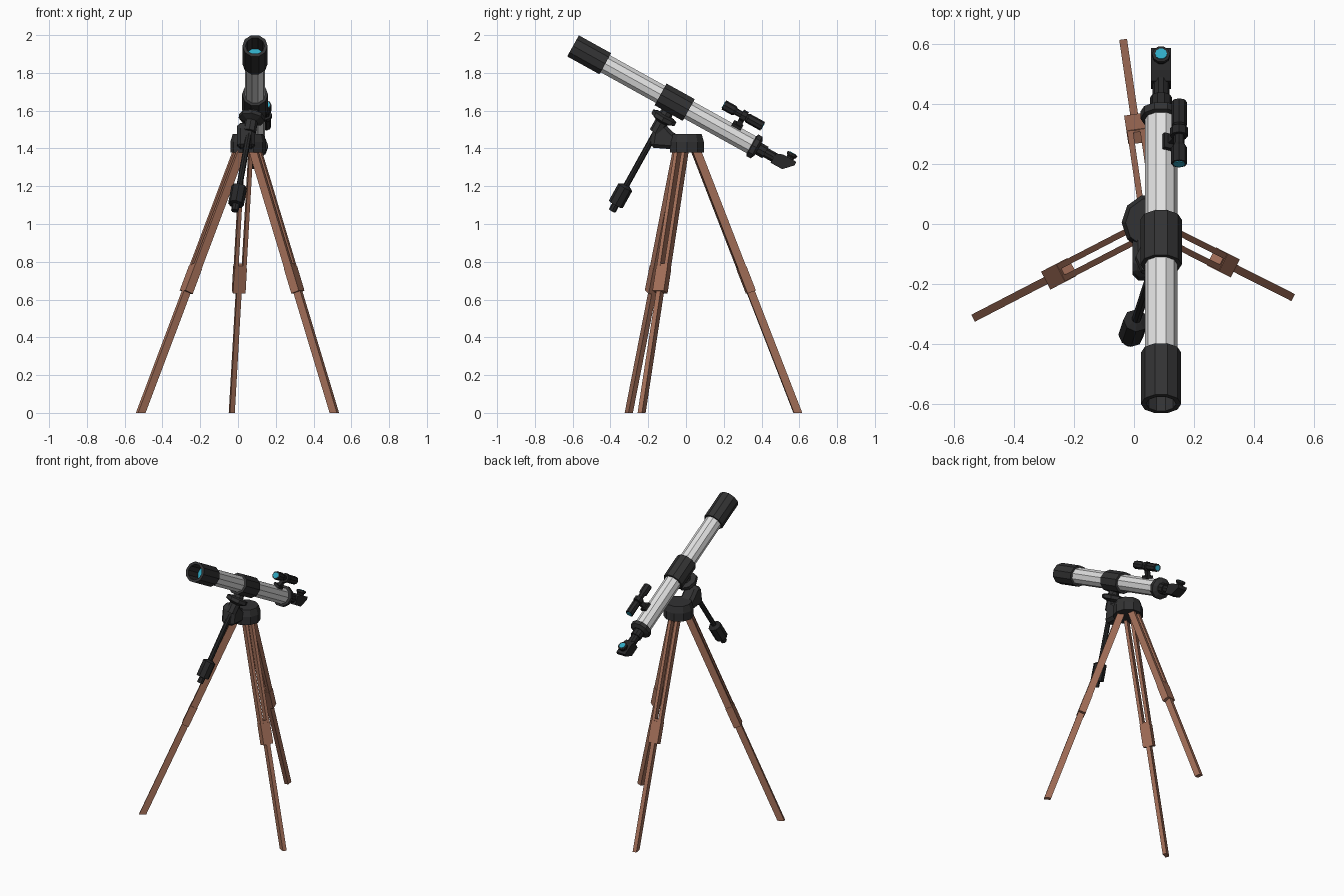
import bpy, bmesh, math
from mathutils import Vector as V

if "Cube" in bpy.data.objects:
    bpy.data.objects.remove(bpy.data.objects["Cube"])


def material(name, rgb):
    m = bpy.data.materials.new(name)
    m.diffuse_color = (*rgb, 1)
    m.use_nodes = True
    m.node_tree.nodes["Principled BSDF"].inputs["Base Color"].default_value = m.diffuse_color
    return m


WOOD = material("brown_wood", (0.37, 0.16, 0.10))
WHITE = material("tube_white", (0.75, 0.75, 0.75))
DARK = material("dark_grey", (0.032, 0.032, 0.033))
BLACK = material("black", (0.02, 0.02, 0.021))
GLASS = material("blue_glass", (0.03, 0.40, 0.55))


def finish(name, bm, mat):
    bmesh.ops.recalc_face_normals(bm, faces=bm.faces)
    me = bpy.data.meshes.new(name)
    bm.to_mesh(me)
    bm.free()
    me.materials.append(mat)
    ob = bpy.data.objects.new(name, me)
    bpy.context.collection.objects.link(ob)
    return ob


def lathe(name, origin, axis, profile, mat, sides=10, ref=V((1, 0, 0))):
    """Faceted turned part: profile is (distance along axis, radius)."""
    a = axis.normalized()
    e1 = (ref - a * ref.dot(a)).normalized()
    e2 = a.cross(e1)
    bm = bmesh.new()
    rings = []
    for s, r in profile:
        angles = [2 * math.pi * i / sides for i in range(sides)]
        rings.append([bm.verts.new(origin + a * s + (e1 * math.cos(t) + e2 * math.sin(t)) * r)
                      for t in angles])
    for p, q in zip(rings, rings[1:]):
        for i in range(sides):
            j = (i + 1) % sides
            bm.faces.new((p[i], p[j], q[j], q[i]))
    bm.faces.new(rings[0])
    bm.faces.new(rings[-1])
    return finish(name, bm, mat)


def bar(name, p, q, side, width, thick, mat, ground=False):
    """Rectangular bar from p to q; ground trims the end q level at z = 0."""
    a = (q - p).normalized()
    w = (side - a * side.dot(a)).normalized()
    t = a.cross(w)
    bm = bmesh.new()
    ends = []
    for c in (p, q):
        ends.append([bm.verts.new(c + w * i * width / 2 + t * j * thick / 2)
                     for i, j in ((-1, -1), (1, -1), (1, 1), (-1, 1))])
    if ground:
        for v in ends[1]:
            v.co -= a * (v.co.z / a.z)
    for i in range(4):
        j = (i + 1) % 4
        bm.faces.new((ends[0][i], ends[0][j], ends[1][j], ends[1][i]))
    bm.faces.new(ends[0])
    bm.faces.new(ends[1])
    return finish(name, bm, mat)


def slab(name, pts, x0, x1, mat, place):
    """Side profile extruded across x."""
    bm = bmesh.new()
    a, b = [[bm.verts.new(place(x, *p)) for p in pts] for x in (x0, x1)]
    for i in range(len(pts)):
        j = (i + 1) % len(pts)
        bm.faces.new((a[i], a[j], b[j], b[i]))
    bm.faces.new(a)
    bm.faces.new(b)
    return finish(name, bm, mat)


# Telescope frame: D runs from the mouth to the rear, N is up from the tube
tilt = math.radians(29)
D = V((0, math.cos(tilt), -math.sin(tilt)))
N = V((0, math.sin(tilt), math.cos(tilt)))
FRONT = V((0.09, -0.598, 1.943))


def at(x, s, n):
    return FRONT + V((x, 0, 0)) + D * s + N * n


# Main tube, hollow dew cap, lens, clamp and rear flange
lathe("main_tube", FRONT, D, [(0.13, 0.054), (1.10, 0.054)], WHITE)
lathe("dew_cap", FRONT, D, [(0.195, 0.054), (0.195, 0.067), (0, 0.067),
                            (0, 0.05), (0.125, 0.05)], DARK)
lathe("front_lens", FRONT, D, [(0.118, 0.049), (0.124, 0.049)], GLASS)
lathe("tube_clamp", FRONT, D, [(0.53, 0.054), (0.53, 0.069), (0.70, 0.069), (0.70, 0.054)], DARK)
lathe("rear_flange", FRONT, D, [(1.08, 0.054), (1.085, 0.069), (1.11, 0.069), (1.122, 0.045)], DARK)

# Focuser, diagonal and eyepiece
lathe("focuser", FRONT, D, [(1.11, 0.036), (1.165, 0.036), (1.165, 0.028), (1.23, 0.028)], BLACK)
slab("diagonal", [(1.215, -0.034), (1.285, -0.034), (1.332, 0.015), (1.332, 0.036),
                  (1.25, 0.036), (1.215, 0.022)], -0.033, 0.033, BLACK, at)
lathe("eyepiece", at(0, 1.293, 0.03), N, [(0, 0.022), (0.015, 0.022), (0.022, 0.03), (0.036, 0.03)], BLACK)
lathe("eyepiece_lens", at(0, 1.293, 0.066), N, [(0, 0.02), (0.003, 0.02)], GLASS)

# Finder scope on its bracket
F = at(0.06, 0, 0.114)
lathe("finder_scope", F, D, [(0.85, 0.021), (0.85, 0.027), (0.91, 0.027), (0.925, 0.018), (0.985, 0.018),
                             (0.995, 0.026), (1.084, 0.026), (1.084, 0.02)], BLACK, 8)
lathe("finder_front_lens", F, D, [(0.847, 0.02), (0.853, 0.02)], GLASS, 8)
lathe("finder_rear_lens", F, D, [(1.081, 0.018), (1.087, 0.018)], GLASS, 8)
lathe("finder_ring", F, D, [(0.955, 0.03), (0.985, 0.03)], BLACK, 8)
bar("finder_stalk", at(0.055, 0.97, 0.105), at(0.025, 0.97, 0.045), D, 0.03, 0.022, BLACK)
bar("finder_foot", at(0.032, 0.965, 0.062), at(0.025, 0.965, 0.047), D, 0.055, 0.045, BLACK)

# Tilting axis: saddle, shaft and counterweight share one line
TOP = at(0, 0.605, 0)
AX = V((-0.003, -0.349, 1.145)) - TOP
lathe("saddle", TOP, AX, [(0.05, 0.03), (0.082, 0.035), (0.09, 0.07), (0.112, 0.07), (0.128, 0.035),
                          (0.19, 0.035)], DARK, 8)
lathe("counterweight_shaft", TOP, AX, [(0.16, 0.016), (0.66, 0.016)], BLACK, 8)
lathe("counterweight", TOP, AX, [(0.515, 0.02), (0.527, 0.042), (0.632, 0.042), (0.635, 0.02),
                                 (0.672, 0.02)], BLACK, 8)

# Mount arm and tripod hub
arm = slab("mount_arm", [(-0.19, 1.405), (-0.172, 1.525), (-0.12, 1.54), (-0.06, 1.475),
                         (0.0, 1.46), (0.0, 1.39)], -0.005, 0.09, DARK, lambda x, y, z: V((x, y, z)))
bev = arm.modifiers.new("chamfer", 'BEVEL')
bev.width = 0.018
bev.segments = 1
lathe("tripod_hub", V((0.054, 0.005, 1.378)), V((0, 0, 1)), [(0, 0.095), (0.055, 0.095), (0.098, 0.082)], DARK)

# Three legs: twin upper bars, joint block and sliding lower bar
LEGS = {
    "back": (V((0.047, 0.048, 1.40)), V((-0.033, 0.592, 0))),
    "right": (V((0.088, -0.022, 1.40)), V((0.51, -0.235, 0))),
    "left": (V((0.012, -0.03, 1.40)), V((-0.515, -0.303, 0))),
}
for name, (top, foot) in LEGS.items():
    axis = foot - top
    side = V((axis.y, -axis.x, 0)).normalized()
    for k, sgn in enumerate((-1, 1)):
        off = side * sgn * 0.0215
        bar(f"{name}_leg_upper_bar_{k + 1}", top + off, top + axis * 0.54 + off, side, 0.02, 0.044, WOOD)
    bar(f"{name}_leg_joint", top + axis * 0.45, top + axis * 0.543, side, 0.067, 0.047, WOOD)
    bar(f"{name}_leg_lower_bar", top + axis * 0.44, foot, side, 0.026, 0.041, WOOD, True)
